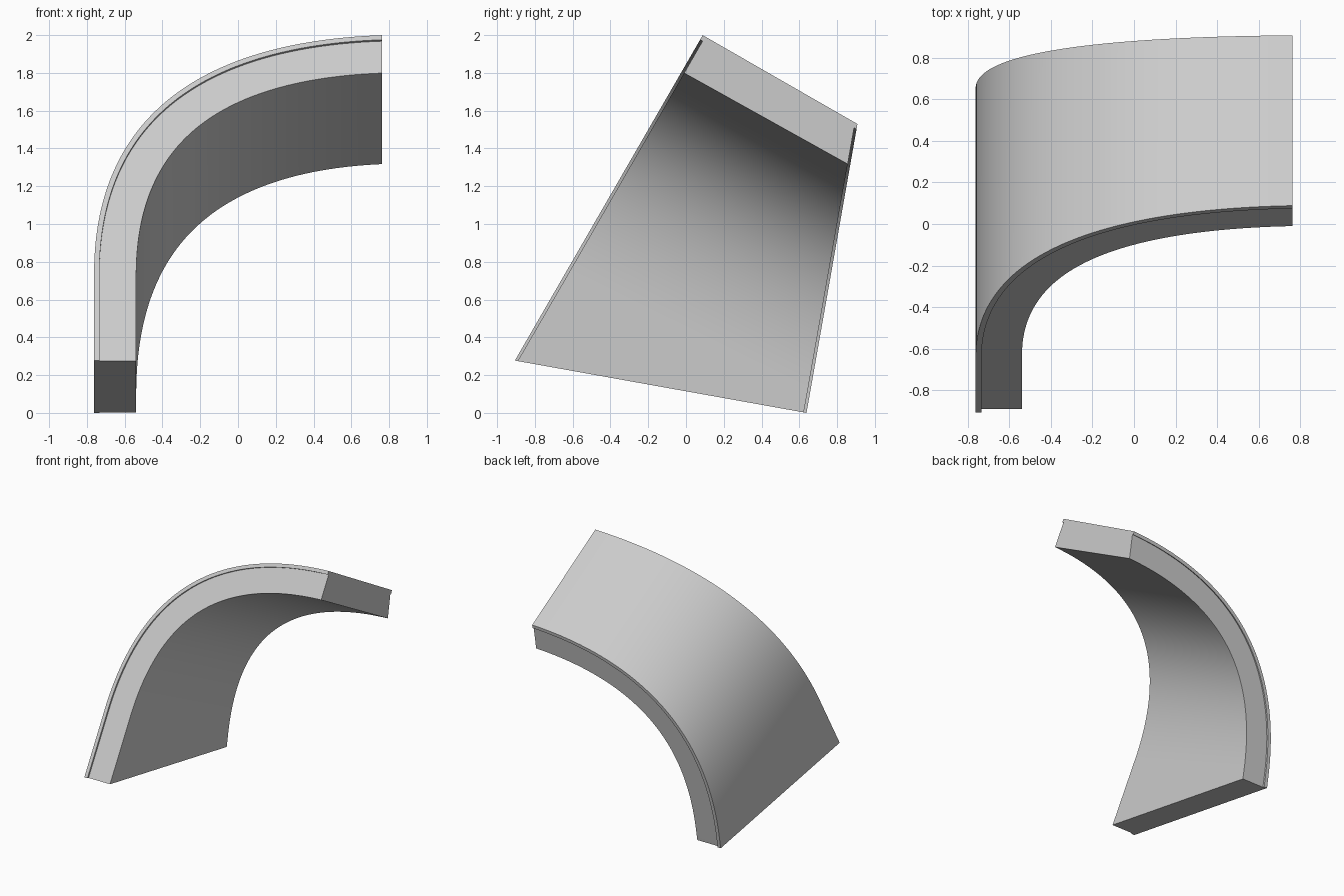
import bpy, bmesh, math
from mathutils import Vector

cube = bpy.data.objects.get("Cube")
if cube:
    bpy.data.objects.remove(cube)

# Main dimensions
HALF_X = 0.762       # the lower foot is at -HALF_X, the upper end at +HALF_X
RISE = 1.46          # height of the bend within a side plane
WALL = 0.223         # total thickness
LIP = 0.028          # thickness of the overhanging outer skin
INSET = 0.015        # how far the core sits back from the skin edge
ARC_STEPS = 64

# Control points of the outer bend: x, and height above the straight foot
BEND = [Vector(p) for p in ((-HALF_X, 0), (-HALF_X, 1.05),
                            (-0.088, RISE - 0.034), (HALF_X, RISE))]


def side_plane(y, z, degrees, length):
    """Tilted plane of one side: base point, rising direction, straight run."""
    a = math.radians(degrees)
    return Vector((0, y, z)), Vector((0, math.cos(a), math.sin(a))), length - RISE


FRONT = side_plane(-0.906, 0.277, 60, 1.989)
BACK = side_plane(0.638, 0.0, 80, 1.553)


def bend_point(t, depth):
    """Point on the bend, moved inward along its normal by the depth."""
    a, b, c, d = BEND
    u = 1 - t
    point = a * u**3 + b * (3 * u * u * t) + c * (3 * u * t * t) + d * t**3
    along = ((b - a) * u * u + (c - b) * (2 * u * t) + (d - c) * t * t).normalized()
    point += Vector((along.y, -along.x)) * depth
    return min(point.x, HALF_X), point.y


def edge_point(plane, depth, t):
    """Point on a side plane; no t means the foot of the straight run."""
    base, rise, straight = plane
    if t is None:
        return base + Vector((depth - HALF_X, 0, 0))
    x, height = bend_point(t, depth)
    return base + rise * (straight + height) + Vector((x, 0, 0))


def across(depth, t, inset):
    """Front and back points of one layer, pulled inward by the inset."""
    f, b = edge_point(FRONT, depth, t), edge_point(BACK, depth, t)
    pull = (b - f).normalized() * inset
    return f + pull, b - pull


def section(t):
    """T-shaped section: wide thin skin outside, narrower core inside."""
    layers = [across(0, t, 0), across(LIP, t, 0),
              across(LIP, t, INSET), across(WALL, t, INSET)]
    return [f for f, b in layers] + [b for f, b in reversed(layers)]


# Loft the section along the straight foot and the bend
bm = bmesh.new()
stations = [None] + [i / ARC_STEPS for i in range(ARC_STEPS + 1)]
rings = [[bm.verts.new(p) for p in section(t)] for t in stations]
for lower, upper in zip(rings, rings[1:]):
    n = len(lower)
    for i in range(n):
        j = (i + 1) % n
        bm.faces.new((lower[i], lower[j], upper[j], upper[i]))
bm.faces.new(rings[0])
bm.faces.new(rings[-1])
bmesh.ops.recalc_face_normals(bm, faces=bm.faces)

mesh = bpy.data.meshes.new("curved_panel")
bm.to_mesh(mesh)
bm.free()
panel = bpy.data.objects.new("curved_panel", mesh)
bpy.context.collection.objects.link(panel)

# Plain grey finish
grey = bpy.data.materials.new("light_grey")
grey.use_nodes = True
colour = (0.6, 0.6, 0.6, 1)
grey.diffuse_color = colour
grey.node_tree.nodes["Principled BSDF"].inputs["Base Color"].default_value = colour
mesh.materials.append(grey)

bpy.context.view_layer.objects.active = panel
panel.select_set(True)
bpy.ops.object.shade_smooth_by_angle(angle=math.radians(30))
